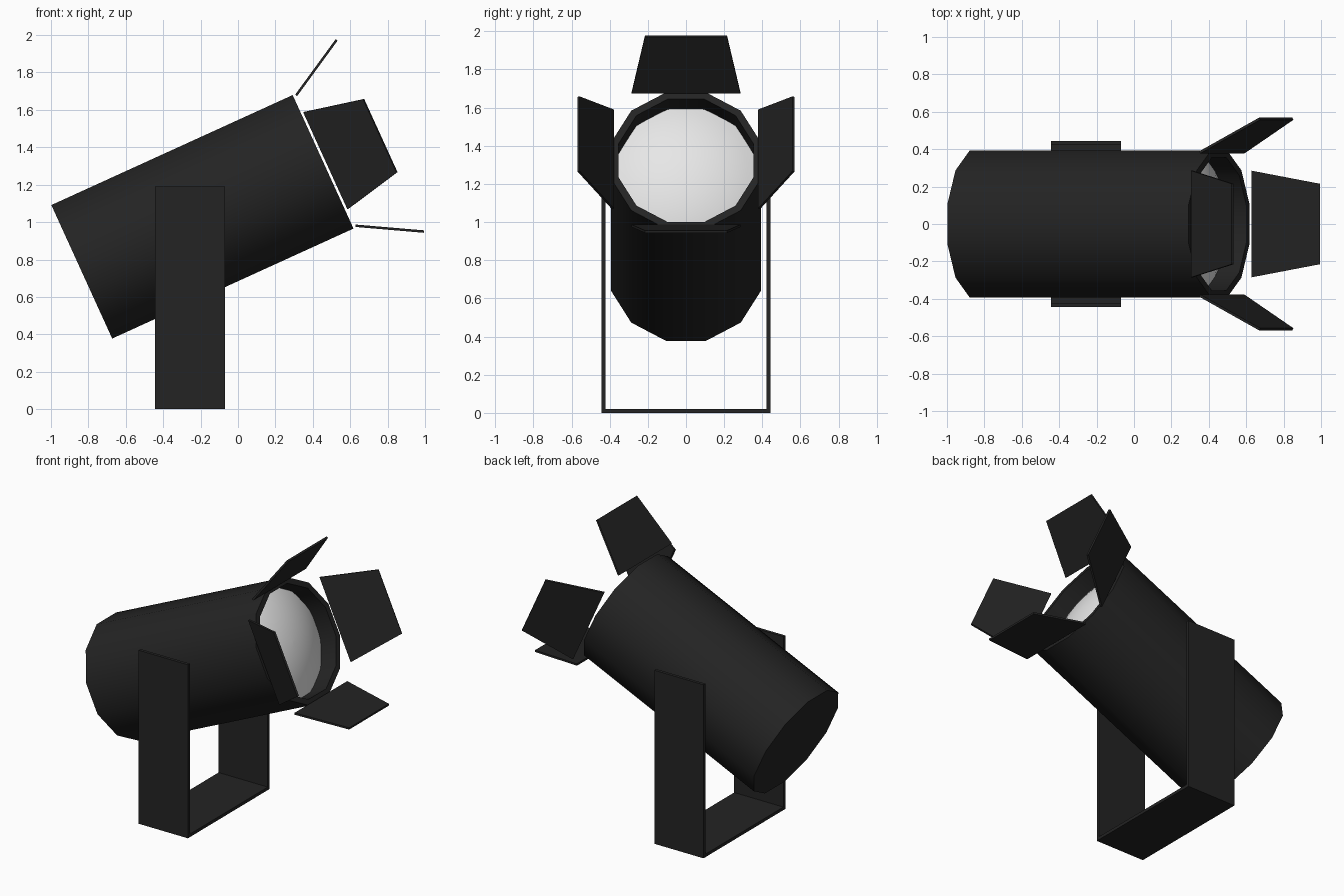
import bpy
import bmesh
from math import sin, cos, pi, radians
from mathutils import Matrix, Vector

cube = bpy.data.objects.get("Cube")
if cube:
    bpy.data.objects.remove(cube, do_unlink=True)


def make_material(name, rgb):
    mat = bpy.data.materials.new(name)
    mat.use_nodes = True
    color = (*rgb, 1.0)
    mat.diffuse_color = color
    bsdf = next(n for n in mat.node_tree.nodes if n.type == 'BSDF_PRINCIPLED')
    bsdf.inputs["Base Color"].default_value = color
    return mat


BLACK = make_material("matte_black", (0.017, 0.017, 0.017))
GLASS = make_material("pale_lens", (0.8, 0.8, 0.8))

# Lamp frame: local z runs along the barrel, origin at the centre of its mouth
TILT = radians(24.5)
axis = Vector((cos(TILT), 0, sin(TILT)))
up = Vector((-sin(TILT), 0, cos(TILT)))
side = axis.cross(up)
LAMP = Matrix((up, side, axis)).transposed().to_4x4()
if LAMP.determinant() < 0:
    LAMP = Matrix((up, -side, axis)).transposed().to_4x4()
LAMP.translation = Vector((0.455, 0, 1.3225))


def finish(bm, name, mat, matrix=Matrix(), smooth=False):
    bmesh.ops.recalc_face_normals(bm, faces=bm.faces)
    mesh = bpy.data.meshes.new(name)
    bm.to_mesh(mesh)
    bm.free()
    mesh.transform(matrix)
    mesh.materials.append(mat)
    obj = bpy.data.objects.new(name, mesh)
    bpy.context.collection.objects.link(obj)
    if smooth:
        bpy.ops.object.select_all(action='DESELECT')
        obj.select_set(True)
        bpy.context.view_layer.objects.active = obj
        bpy.ops.object.shade_smooth_by_angle(angle=radians(40))
    return obj


def lathe(name, profile, sides, mat):
    """Turn (radius, height) rings around the lamp axis and cap both ends."""
    bm = bmesh.new()
    rings = []
    for r, z in profile:
        angles = [2 * pi * (i + 0.5) / sides for i in range(sides)]
        rings.append([bm.verts.new((r * cos(a), r * sin(a), z)) for a in angles])
    for a, b in zip(rings, rings[1:]):
        for i in range(sides):
            j = (i + 1) % sides
            bm.faces.new((a[i], a[j], b[j], b[i]))
    bm.faces.new(rings[0])
    bm.faces.new(rings[-1])
    return finish(bm, name, mat, LAMP, smooth=True)


def extrude(name, points, offset, mat, matrix=Matrix()):
    """Solid made by sweeping a flat outline along an offset."""
    bm = bmesh.new()
    face = bm.faces.new([bm.verts.new(p) for p in points])
    result = bmesh.ops.extrude_face_region(bm, geom=[face], use_keep_orig=True)
    moved = [v for v in result["geom"] if isinstance(v, bmesh.types.BMVert)]
    bmesh.ops.translate(bm, verts=moved, vec=offset)
    return finish(bm, name, mat, matrix)


# Barrel with a hollow mouth
lathe("barrel", [(0.406, -1.418), (0.406, 0), (0.367, 0), (0.367, -0.2)], 12, BLACK)

# Domed lens set inside the mouth
LENS_R, LENS_H, STEPS = 0.37, 0.09, 8
ball = (LENS_R ** 2 + LENS_H ** 2) / (2 * LENS_H)
dome = []
for k in range(STEPS):
    r = LENS_R * (1 - k / STEPS)
    dome.append((r, -0.13 + LENS_H - ball + (ball ** 2 - r ** 2) ** 0.5))
dome.append((0.004, -0.13 + LENS_H))
lathe("lens", dome, 24, GLASS)

# Four tapered flaps flaring out around the mouth
near, far = Vector((0.383, 0, 0.016)), Vector((0.563, 0, 0.336))
normal = Vector((far.z - near.z, 0, near.x - far.x)).normalized() * 0.013
outline = [near + Vector((0, -0.285, 0)), near + Vector((0, 0.285, 0)),
           far + Vector((0, 0.215, 0)), far + Vector((0, -0.215, 0))]
outline = [p - normal / 2 for p in outline]
for i, place in enumerate(("top", "side_a", "bottom", "side_b")):
    turn = Matrix.Rotation(i * pi / 2, 4, 'Z')
    extrude(place + "_flap", outline, normal, BLACK, LAMP @ turn)

# U-shaped floor bracket
W, H, T = 0.443, 1.19, 0.021
half = [(W, 0), (W, H), (W - T, H), (W - T, T)]
profile = half + [(-y, z) for y, z in reversed(half)]
extrude("bracket", [(-0.443, y, z) for y, z in profile], Vector((0.373, 0, 0)), BLACK)
